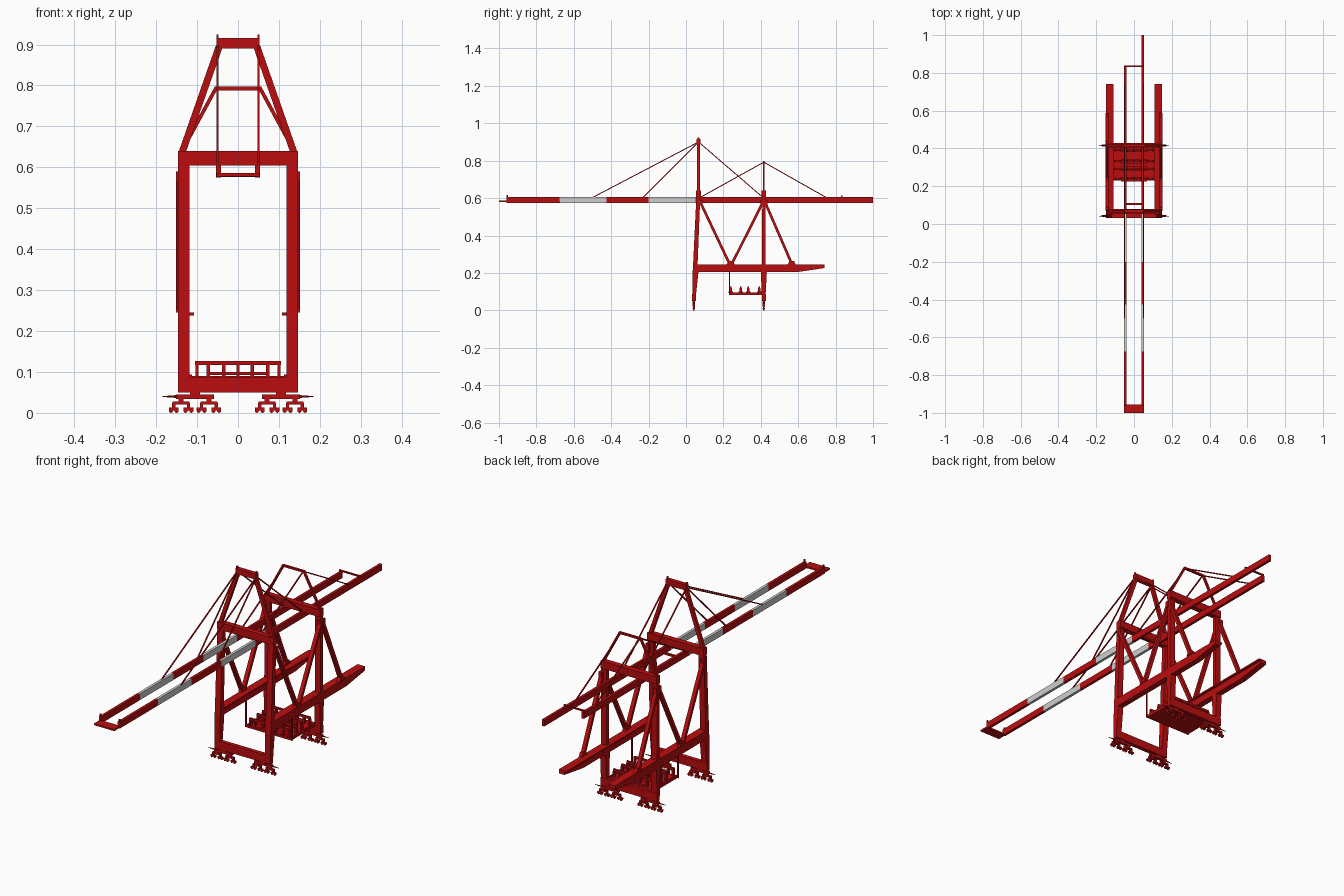
import bpy, bmesh, math
from mathutils import Vector

if "Cube" in bpy.data.objects:
    bpy.data.objects.remove(bpy.data.objects["Cube"])


def material(name, rgb):
    m = bpy.data.materials.new(name)
    m.diffuse_color = (*rgb, 1)
    m.use_nodes = True
    m.node_tree.nodes["Principled BSDF"].inputs["Base Color"].default_value = m.diffuse_color
    return m


RED = material("crane red", (0.50, 0.004, 0.005))
WHITE = material("stripe white", (0.62, 0.62, 0.62))
SIDES = ((-1, "left"), (1, "right"))


def finish(name, bm, mats=(RED,)):
    bmesh.ops.recalc_face_normals(bm, faces=bm.faces)
    me = bpy.data.meshes.new(name)
    bm.to_mesh(me)
    bm.free()
    for m in mats:
        me.materials.append(m)
    ob = bpy.data.objects.new(name, me)
    bpy.context.collection.objects.link(ob)
    return ob


def prism(name, profile, x0, x1):
    """Extrude a (y, z) outline along x."""
    bm = bmesh.new()
    a = [bm.verts.new((x0, y, z)) for y, z in profile]
    b = [bm.verts.new((x1, y, z)) for y, z in profile]
    bm.faces.new(a)
    bm.faces.new(b[::-1])
    n = len(a)
    for i in range(n):
        j = (i + 1) % n
        bm.faces.new((a[i], b[i], b[j], a[j]))
    return finish(name, bm)


def box(name, x0, x1, y0, y1, z0, z1):
    return prism(name, [(y0, z0), (y1, z0), (y1, z1), (y0, z1)], x0, x1)


def strut(name, p, q, w, h, ref=(1, 0, 0)):
    """Rectangular bar from p to q, w wide along ref and h deep."""
    p, q, r = Vector(p), Vector(q), Vector(ref)
    d = (q - p).normalized()
    s = (r - d * r.dot(d)).normalized()
    u = d.cross(s)
    bm = bmesh.new()
    rings = [[bm.verts.new(c + s * (i * w / 2) + u * (j * h / 2))
              for i, j in ((-1, -1), (1, -1), (1, 1), (-1, 1))] for c in (p, q)]
    a, b = rings
    bm.faces.new(a)
    bm.faces.new(b[::-1])
    for i in range(4):
        j = (i + 1) % 4
        bm.faces.new((a[i], b[i], b[j], a[j]))
    return finish(name, bm)


def cylinder(name, c, r0, r1, length, axis, segs=12):
    bm = bmesh.new()
    bmesh.ops.create_cone(bm, cap_ends=True, segments=segs, radius1=r0, radius2=r1, depth=length)
    rot = Vector((0, 0, 1)).rotation_difference(Vector(axis)).to_matrix()
    bmesh.ops.rotate(bm, verts=bm.verts, matrix=rot)
    bmesh.ops.translate(bm, verts=bm.verts, vec=c)
    return finish(name, bm)


# Portal legs, sills, cross beams
FRONT_LEG = [(.033, .05), (.05, .05), (.066, .2), (.062, .245), (.076, .6), (.076, .64),
             (.057, .64), (.055, .6), (.038, .245), (.035, .2)]
REAR_LEG = [(.407, .05), (.424, .05), (.432, .2), (.426, .245), (.424, .6), (.426, .64),
            (.406, .64), (.408, .6), (.406, .245), (.400, .2)]
for row, leg, yb, yt in (("front", FRONT_LEG, .042, .067), ("rear", REAR_LEG, .416, .416)):
    for s, side in SIDES:
        prism(f"{row}_{side}_leg", leg, s * .118, s * .147)
    box(f"{row}_sill_beam", -.147, .147, yb - .009, yb + .011, .05, .088)
    box(f"{row}_portal_beam", -.147, .147, yt - .013, yt + .013, .605, .64)

    # Travelling gear: main beam, two equalisers, four wheel bogies per corner
    for s, side in SIDES:
        n = f"{row}_{side}"
        cx = s * .105
        box(f"{n}_bogie_pin", cx - .012, cx + .012, yb - .007, yb + .007, .044, .052)
        strut(f"{n}_main_equaliser", (cx - .046, yb, .04), (cx + .046, yb, .04), .014, .011, (0, 1, 0))
        cylinder(f"{n}_buffer", (s * .167, yb, .04), .0035, .001, .036, (s, 0, 0), 8)
        for k in (-1, 1):
            ex = cx + k * .034
            box(f"{n}_equaliser_pin", ex - .006, ex + .006, yb - .006, yb + .006, .024, .038)
            box(f"{n}_equaliser", ex - .021, ex + .021, yb - .006, yb + .006, .021, .028)
            for m in (-1, 1):
                bx = ex + m * .018
                box(f"{n}_bogie_post", bx - .004, bx + .004, yb - .005, yb + .005, .01, .024)
                box(f"{n}_bogie_frame", bx - .012, bx + .012, yb - .006, yb + .006, .006, .013)
                for w in (-1, 1):
                    cylinder(f"{n}_wheel", (bx + w * .007, yb, .005), .005, .005, .008, (0, 1, 0))

for s, side in SIDES:
    # Side beams with tapered tail and inner walkway
    prism(f"{side}_side_beam", [(.05, .205), (.6, .205), (.74, .226), (.74, .245), (.05, .245)],
          s * .118, s * .147)
    box(f"{side}_walkway", s * .108, s * .12, .05, .74, .238, .245)
    # Side bracing
    X = s * .143
    for i, (y0, z0, y1, z1) in enumerate(((.078, .575, .232, .25), (.41, .575, .246, .25),
                                          (.424, .575, .565, .25))):
        strut(f"{side}_brace_{i}", (X, y0, z0), (X, y1, z1), .018, .014)
    for y in (.239, .565):
        prism(f"{side}_brace_foot", [(y - .022, .245), (y + .022, .245), (y + .012, .263), (y - .012, .263)],
              s * .135, s * .151)
    for y in (.078, .408, .428):
        box(f"{side}_brace_head", s * .135, s * .151, y - .009, y + .009, .562, .59)

    # Upper A-frames
    strut(f"{side}_front_mast", (s * .136, .067, .638), (s * .046, .067, .895), .014, .017, (0, 1, 0))
    strut(f"{side}_rear_mast", (s * .138, .416, .638), (s * .053, .416, .795), .010, .009, (0, 1, 0))
    box(f"{side}_mast_tip", s * .048, s * .053, .062, .071, .91, .925)

    # Girder with white stripes; the right one runs further back
    end = 1.0 if s > 0 else .84
    bm = bmesh.new()
    bmesh.ops.create_cube(bm, size=1)
    for v in bm.verts:
        v.co = (s * .0475 + v.co.x * .013, -.96 + (v.co.y + .5) * (end + .96), .59 + v.co.z * .03)
    stripes = ((-.675, -.425), (-.2, .052))
    for y in (c for st in stripes for c in st):
        bmesh.ops.bisect_plane(bm, geom=bm.verts[:] + bm.edges[:] + bm.faces[:],
                               plane_co=(0, y, 0), plane_no=(0, 1, 0))
    for f in bm.faces:
        y = f.calc_center_median().y
        f.material_index = int(abs(f.normal.y) < .5 and any(a < y < b for a, b in stripes))
    finish(f"{side}_girder", bm, (RED, WHITE))
    box(f"{side}_boom_tip_post", s * .046, s * .053, -.96, -.953, .6, .616)
    box(f"{side}_tail_post", s * .046, s * .053, .83, .838, .6, .614)

    # Stays
    x = s * .05
    for i, (a, b) in enumerate((((.067, .9), (-.5, .603)), ((.067, .9), (-.23, .603)),
                                ((.067, .9), (.412, .603)), ((.416, .792), (.075, .603)),
                                ((.416, .792), (.75, .603)))):
        strut(f"{side}_stay_{i}", (x, *a), (x, *b), .005, .005)

# Mast heads and girder ties
box("front_mast_head", -.053, .053, .057, .077, .89, .916)
box("rear_mast_head", -.056, .056, .411, .421, .788, .797)
box("boom_tip_plate", -.053, .053, -1.0, -.955, .578, .586)
box("boom_root_tie", -.047, .047, .1, .11, .576, .585)
box("tail_tie", -.053, .053, .83, .838, .607, .613)

# Hanging platform with rack rows
box("platform_deck", -.118, .118, .23, .412, .081, .09)
for s, side in SIDES:
    box(f"{side}_platform_hanger", s * .118, s * .123, .229, .234, .081, .21)
    box(f"{side}_platform_edge", s * .112, s * .118, .23, .412, .09, .094)
for i, y in enumerate((.238, .292, .332, .392)):
    box(f"rack_rail_{i}", -.105, .105, y - .004, y + .004, .117, .127)
    box(f"rack_step_{i}", -.07, .07, y - .012, y + .012, .093, .1)
    for px in (-.1, -.073, -.035, 0, .035, .073, .1):
        box(f"rack_post_{i}", px - .004, px + .004, y - .007, y + .007, .089, .118)
